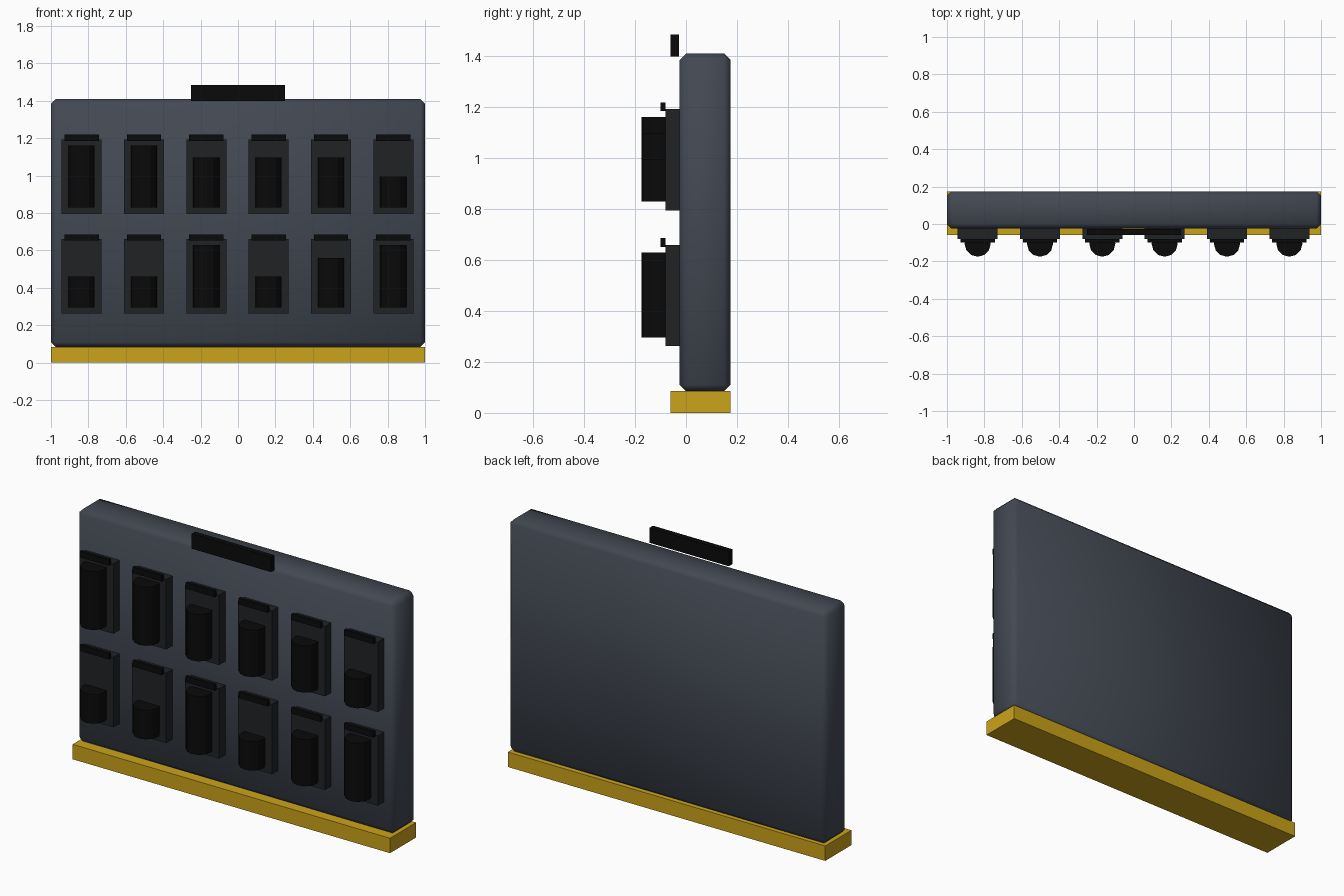
import bpy, math

if "Cube" in bpy.data.objects:
    bpy.data.objects.remove(bpy.data.objects["Cube"])


def material(name, rgb):
    m = bpy.data.materials.new(name)
    m.diffuse_color = (*rgb, 1)
    m.use_nodes = True
    m.node_tree.nodes["Principled BSDF"].inputs["Base Color"].default_value = m.diffuse_color
    return m


SLATE = material("slate", (0.055, 0.065, 0.085))
CHARCOAL = material("charcoal", (0.015, 0.016, 0.018))
BLACK = material("black", (0.003, 0.003, 0.003))
YELLOW = material("yellow", (0.60, 0.37, 0.01))


def box(name, x, y, z, mat):
    """Box from (min, max) ranges on each axis."""
    bpy.ops.mesh.primitive_cube_add(size=1, location=[(a + b) / 2 for a, b in (x, y, z)])
    ob = bpy.context.object
    ob.name = name
    ob.scale = [b - a for a, b in (x, y, z)]
    bpy.ops.object.transform_apply(location=False, rotation=False, scale=True)
    ob.data.materials.append(mat)
    return ob


def cylinder(name, x, y, z, radius, mat):
    bpy.ops.mesh.primitive_cylinder_add(vertices=12, radius=radius, depth=z[1] - z[0],
                                        location=(x, y, (z[0] + z[1]) / 2))
    ob = bpy.context.object
    ob.name = name
    ob.data.materials.append(mat)
    return ob


# Chamfered panel
panel = box("panel", (-1, 1), (-0.025, 0.175), (0.085, 1.41), SLATE)
bevel = panel.modifiers.new("chamfer", "BEVEL")
bevel.width = 0.025
bevel.segments = 1
bpy.ops.object.modifier_apply(modifier="chamfer")
bpy.ops.object.shade_smooth()

# Base strip and top handle
box("base_strip", (-1, 1), (-0.06, 0.175), (0, 0.085), YELLOW)
box("top_handle", (-0.25, 0.25), (-0.06, -0.028), (1.4, 1.485), BLACK)

# Two rows of slots: plate, lip and a half-sunk cylinder of varying height
ROWS = {
    "lower": (0.262, [0.165, 0.165, 0.333, 0.165, 0.265, 0.333]),
    "upper": (0.795, [0.333, 0.333, 0.267, 0.267, 0.267, 0.167]),
}
for row, (z0, heights) in ROWS.items():
    for i, h in enumerate(heights):
        x = -0.836 + i * 0.3333
        box(f"{row}_plate_{i + 1}", (x - 0.107, x + 0.107), (-0.081, -0.025),
            (z0, z0 + 0.398), CHARCOAL)
        box(f"{row}_lip_{i + 1}", (x - 0.092, x + 0.092), (-0.1, -0.081),
            (z0 + 0.39, z0 + 0.424), BLACK)
        cylinder(f"{row}_cylinder_{i + 1}", x, -0.105, (z0 + 0.034, z0 + 0.034 + h), 0.07, BLACK)
